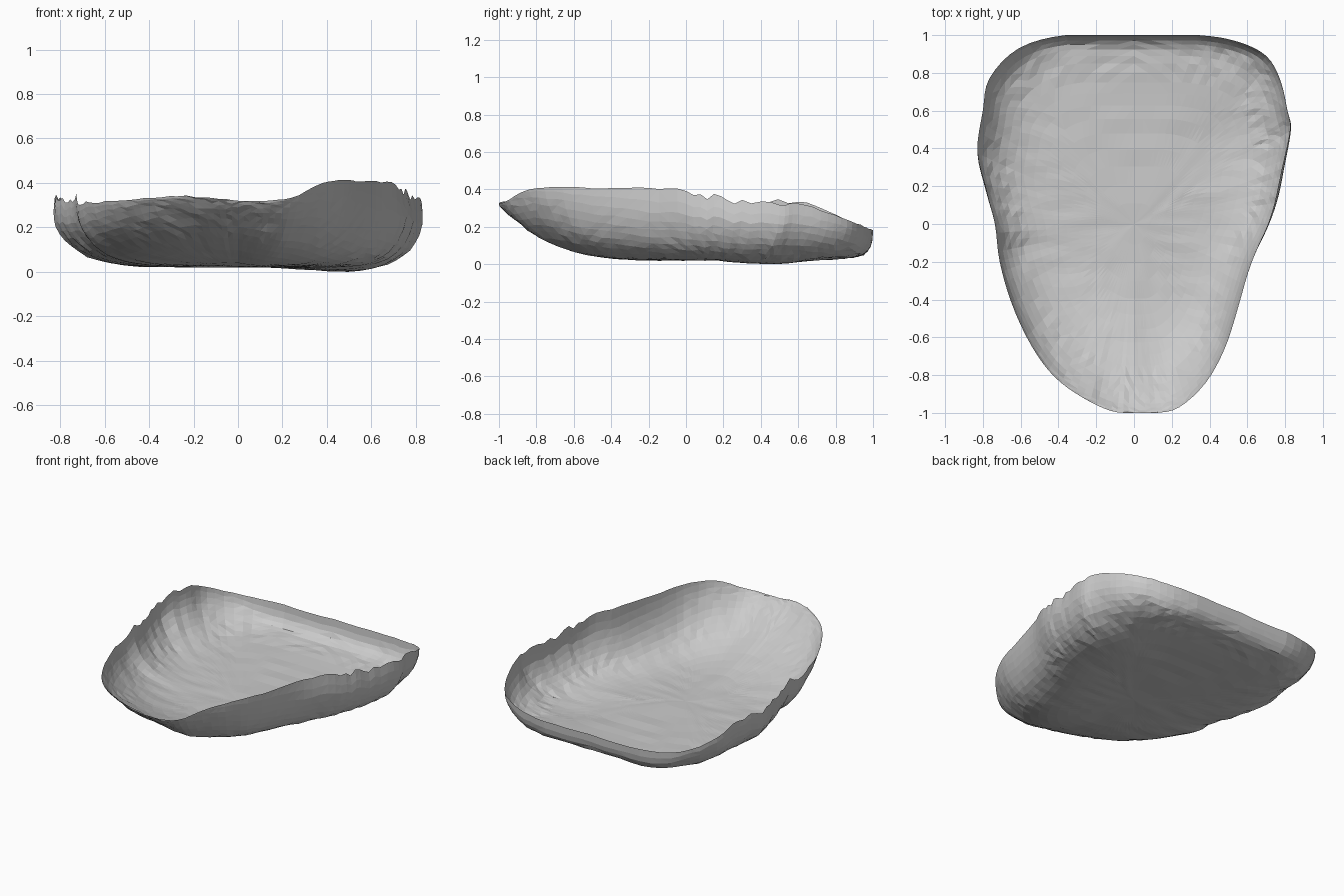
import bpy, bmesh, math, random
from mathutils import Vector, noise

if "Cube" in bpy.data.objects:
    bpy.data.objects.remove(bpy.data.objects["Cube"])

random.seed(4)

# Rim outline, counter-clockwise from the front tip: x, y, rim height
RIM = [(0, -1, .33), (.12, -1, .33), (.24, -.97, .34), (.38, -.84, .41), (.48, -.66, .42),
       (.55, -.45, .415), (.63, -.2, .415), (.725, 0, .40), (.775, .15, .365), (.805, .3, .335),
       (.84, .5, .325), (.82, .6, .335), (.78, .76, .285), (.70, .89, .235), (.55, .965, .205),
       (.34, 1, .19), (0, 1, .19), (-.36, 1, .19), (-.61, .93, .215), (-.77, .77, .285),
       (-.81, .6, .345), (-.845, .38, .32), (-.80, .17, .33), (-.75, 0, .34), (-.72, -.2, .33),
       (-.65, -.42, .32), (-.54, -.65, .33), (-.42, -.81, .34), (-.27, -.92, .35),
       (-.12, -.99, .34)]

# Wall shape along y: y, floor flatness, steepness at the rim (lower is steeper)
WALL = [(-1, 2.8, .95), (-.6, 3.5, .68), (-.2, 4.7, .54), (.5, 5.8, .54), (.77, 7, .56),
        (.93, 11, .5), (1, 32, .45)]
SUB, RINGS, BASE = 4, 18, .03


def wall_shape(p):
    for (y0, a0, b0), (y1, a1, b1) in zip(WALL, WALL[1:]):
        if p.y <= y1:
            k = max(0, (p.y - y0) / (y1 - y0))
            a, b = a0 + (a1 - a0) * k, b0 + (b1 - b0) * k
            break
    # The right flank stands steeper than the left
    right = max(0, min(1, p.x / .5)) * max(0, min(1, (1 - p.y) * 4))
    return a + 2 * right, b - .1 * right


def shell_point(p, s):
    """Point on the shell at fraction s from the centre to rim point p."""
    a, b = wall_shape(p)
    f = 1 - max(0, 1 - s ** a) ** b
    x, y = p.x * s, p.y * s
    dip = .024 * math.exp(-((x - .5) ** 2 + (y - .45) ** 2) / .05)
    # Floor lifts gently toward the back, with faint ripples running across
    lift = .022 * max(0, y) ** 4
    ripple = .005 * noise.noise(Vector((x * 4, y * 14, 0)))
    z = BASE + (p.z - BASE) * f + (lift - dip) * (1 - f) + ripple * (s < 1)
    # Upper wall on the flanks curls slightly inward
    curl = max(0, f - .65) / .35 * max(0, 1 - abs(p.y - .2) / .7)
    return Vector((x * (1 - .03 * curl), y, z))


def spline(p0, p1, p2, p3, t):
    """Smooth curve through p1 and p2."""
    return .5 * (2 * p1 + (p2 - p0) * t + (2 * p0 - 5 * p1 + 4 * p2 - p3) * t * t
                 + (3 * p1 - p0 - 3 * p2 + p3) * t ** 3)


# Smoothed rim with a ragged edge along both flanks
pts = [Vector(p) for p in RIM]
m = len(pts)
rim = []
for i in range(m):
    for j in range(SUB):
        v = spline(pts[i - 1], pts[i], pts[(i + 1) % m], pts[(i + 2) % m], j / SUB)
        v.x, v.y = max(-.85, min(.85, v.x)), max(-1, min(1, v.y))
        ragged = -.3 < v.y < .55 and not (v.x > 0 and v.y < -.1)
        v.z += random.uniform(-1, 1) * (.022 if ragged else .003)
        rim.append(v)

# Concentric rings, closer together on the wall
bm = bmesh.new()
center = bm.verts.new(shell_point(Vector((0, 0, BASE)), 0))
rings = []
for r in range(1, RINGS + 1):
    s = 1 - (1 - r / RINGS) ** 2
    ring = []
    for p in rim:
        co = shell_point(p, s)
        if RINGS / 2 < r < RINGS:
            co.z += random.uniform(-.004, .004)
        ring.append(bm.verts.new(co))
    rings.append(ring)

n = len(rim)
for i in range(n):
    k = (i + 1) % n
    bm.faces.new((center, rings[0][i], rings[0][k]))
    for inner, outer in zip(rings, rings[1:]):
        bm.faces.new((inner[i], outer[i], outer[k], inner[k]))

# Faceted surface standing on the ground plane
bmesh.ops.triangulate(bm, faces=bm.faces[:])
low = min(v.co.z for v in bm.verts)
for v in bm.verts:
    v.co.z -= low
mesh = bpy.data.meshes.new("shallow_shell")
bm.to_mesh(mesh)
bm.free()
bpy.context.collection.objects.link(bpy.data.objects.new("shallow_shell", mesh))
